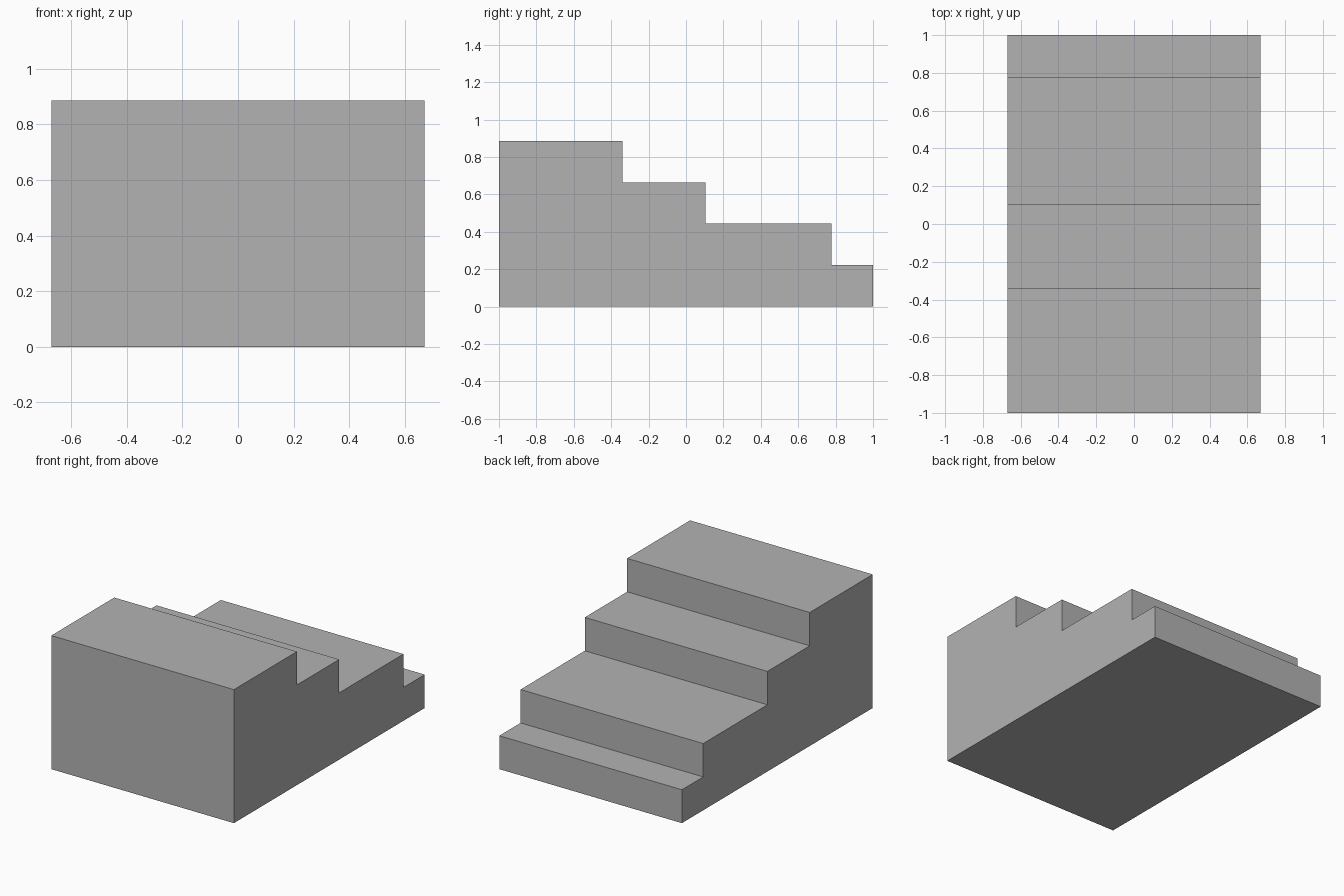
import bpy
import bmesh

cube = bpy.data.objects.get("Cube")
if cube:
    bpy.data.objects.remove(cube, do_unlink=True)

HALF_WIDTH = 0.67
RISE = 0.2215
# Far edge of each tread, from the highest step to the lowest
tread_ends = [-0.34, 0.104, 0.777, 1.0]

# Stone colour
stone = bpy.data.materials.new("grey_stone")
stone.use_nodes = True
colour = (0.45, 0.45, 0.45, 1)
stone.diffuse_color = colour
stone.node_tree.nodes["Principled BSDF"].inputs["Base Color"].default_value = colour

# Stepped side profile
profile = [(-1, 0)]
y = -1
for i, end in enumerate(tread_ends):
    z = RISE * (len(tread_ends) - i)
    profile += [(y, z), (end, z)]
    y = end
profile.append((y, 0))

# Solid staircase, extruded across its width
bm = bmesh.new()
side = bm.faces.new([bm.verts.new((-HALF_WIDTH, y, z)) for y, z in profile])
result = bmesh.ops.extrude_face_region(bm, geom=[side], use_keep_orig=True)
moved = [v for v in result["geom"] if isinstance(v, bmesh.types.BMVert)]
bmesh.ops.translate(bm, verts=moved, vec=(2 * HALF_WIDTH, 0, 0))
bmesh.ops.recalc_face_normals(bm, faces=bm.faces)

mesh = bpy.data.meshes.new("staircase")
bm.to_mesh(mesh)
bm.free()
mesh.materials.append(stone)
staircase = bpy.data.objects.new("staircase", mesh)
bpy.context.collection.objects.link(staircase)
